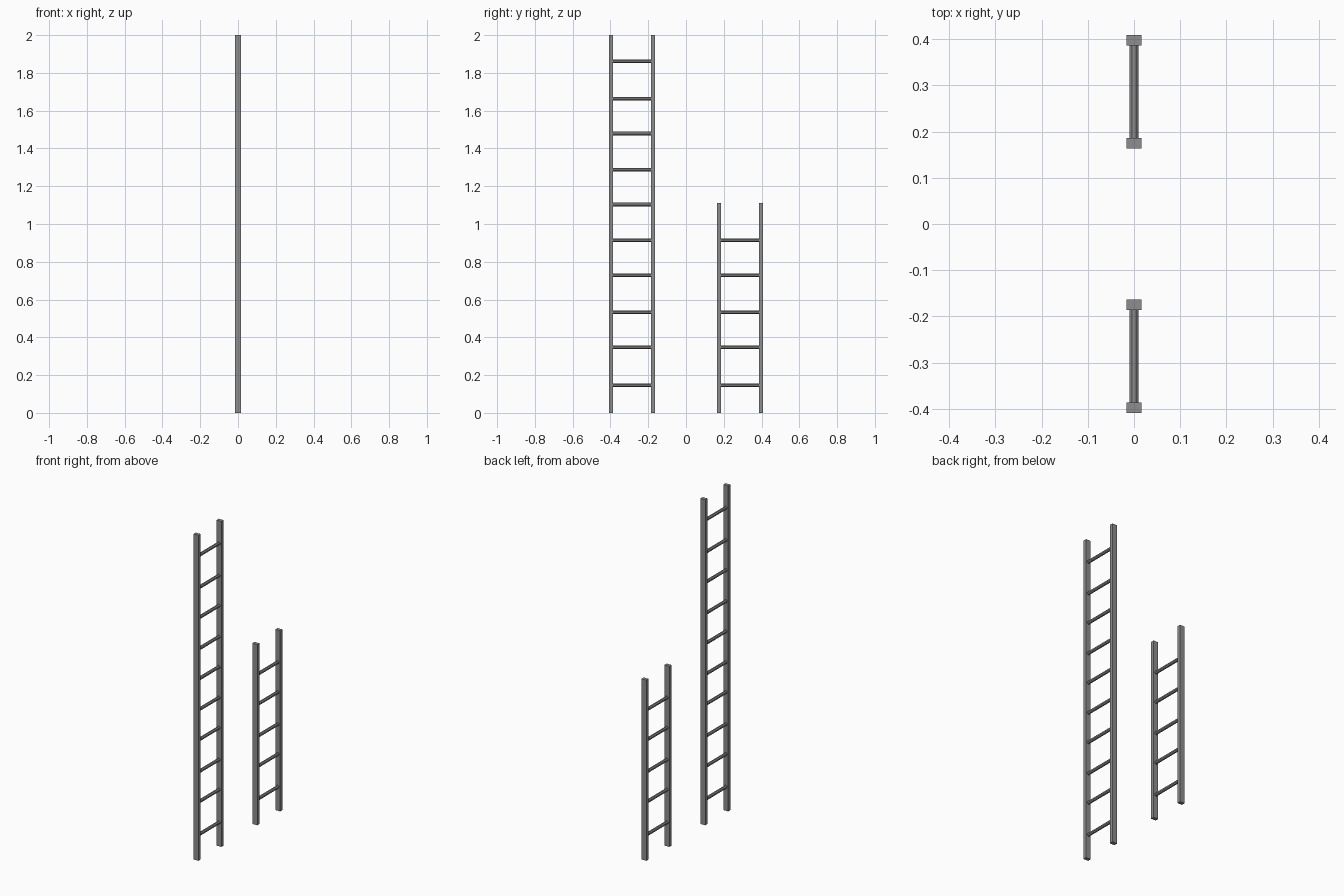
import bpy, bmesh, math
from mathutils import Matrix

cube = bpy.data.objects.get("Cube")
if cube:
    bpy.data.objects.remove(cube, do_unlink=True)

grey = bpy.data.materials.new("grey_metal")
grey.use_nodes = True
colour = (0.27, 0.27, 0.27, 1)
grey.diffuse_color = colour
grey.node_tree.nodes["Principled BSDF"].inputs["Base Color"].default_value = colour

RAIL_X, RAIL_Y = 0.033, 0.022
RUNG_WIDTH = 0.019
HALF_SPAN = 0.1115
RUNG_HEIGHTS = [0.147, 0.348, 0.533, 0.729, 0.914,
                1.103, 1.288, 1.479, 1.664, 1.862]


def add_object(name, bm):
    mesh = bpy.data.meshes.new(name)
    bm.to_mesh(mesh)
    bm.free()
    mesh.materials.append(grey)
    obj = bpy.data.objects.new(name, mesh)
    bpy.context.collection.objects.link(obj)
    return obj


def add_rail(name, y, height):
    bm = bmesh.new()
    place = Matrix.Translation((0, y, height / 2)) @ Matrix.Diagonal((RAIL_X, RAIL_Y, height, 1))
    bmesh.ops.create_cube(bm, size=1, matrix=place)
    add_object(name, bm)


def add_rung(name, y, z):
    # Octagonal bar with a flat side up, ending at the rails' inner faces
    radius = RUNG_WIDTH / 2 / math.cos(math.pi / 8)
    turn = Matrix.Rotation(math.pi / 2, 4, 'X') @ Matrix.Rotation(math.pi / 8, 4, 'Z')
    bm = bmesh.new()
    bmesh.ops.create_cone(bm, cap_ends=True, segments=8, radius1=radius, radius2=radius,
                          depth=2 * HALF_SPAN - RAIL_Y,
                          matrix=Matrix.Translation((0, y, z)) @ turn)
    add_object(name, bm)


def add_ladder(name, y, height, heights):
    add_rail(name + "_front_rail", y - HALF_SPAN, height)
    add_rail(name + "_back_rail", y + HALF_SPAN, height)
    for i, z in enumerate(heights, 1):
        add_rung(f"{name}_rung_{i}", y, z)


# Tall ladder in front, short ladder behind
add_ladder("tall_ladder", -0.286, 2.0, RUNG_HEIGHTS)
add_ladder("short_ladder", 0.286, 1.11, RUNG_HEIGHTS[:5])
